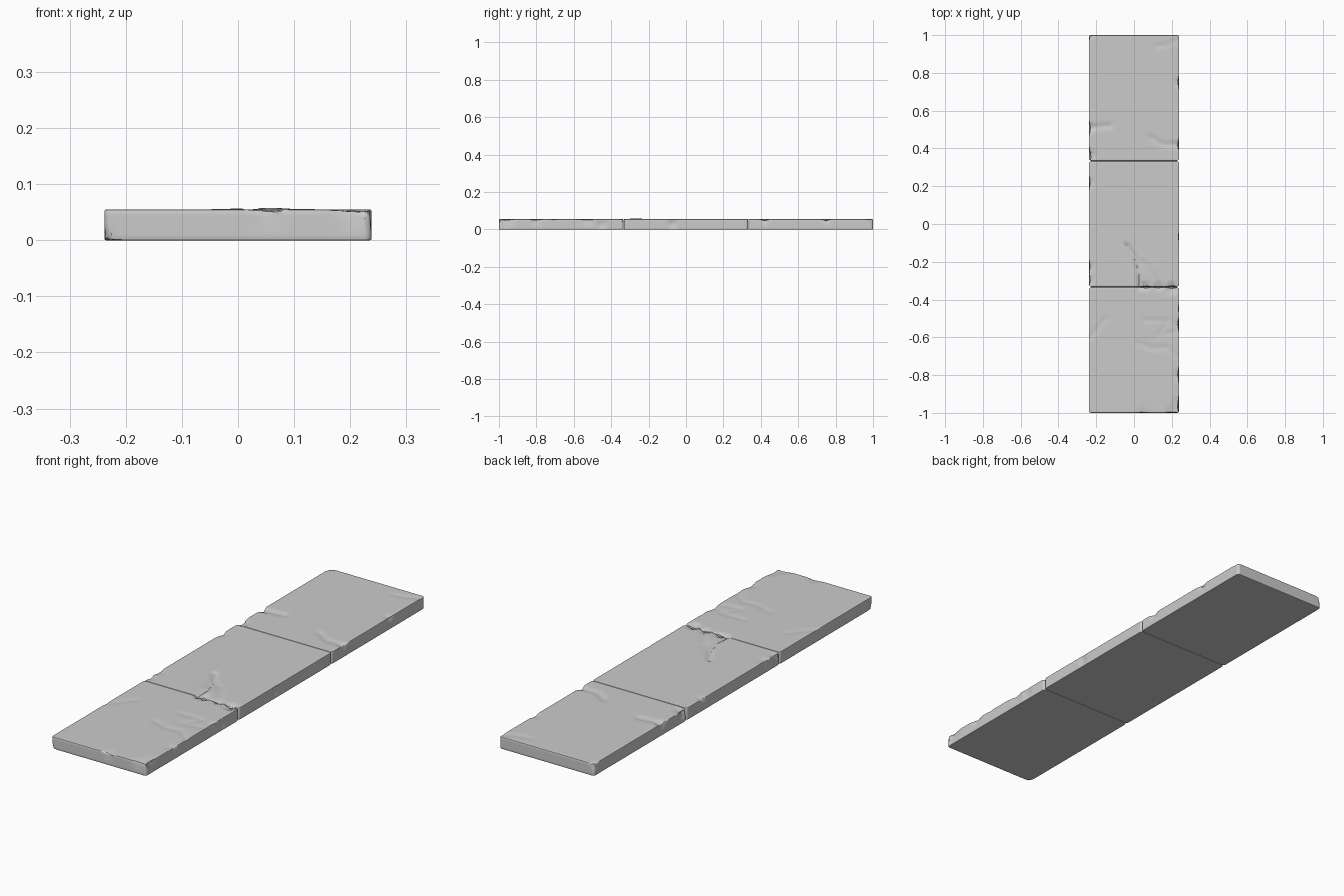
import bpy, bmesh, math, random
from mathutils import Vector
from mathutils.geometry import intersect_point_line

if "Cube" in bpy.data.objects:
    bpy.data.objects.remove(bpy.data.objects["Cube"])

random.seed(4)
W, H, STEP = 0.238, 0.055, 0.011

# Shallow cracks in the top: (depth, half width, path)
CRACKS = [
    (0.010, 0.016, [(-0.04, -0.11), (0.005, -0.18), (0.025, -0.26), (0.03, -0.34)]),
    (0.004, 0.022, [(0.05, -0.20), (0.10, -0.27), (0.14, -0.33)]),
    (0.005, 0.022, [(0.24, 0.42), (0.15, 0.42), (0.09, 0.46)]),
    (0.006, 0.022, [(-0.24, 0.51), (-0.13, 0.52)]),
    (0.003, 0.018, [(-0.15, -0.50), (-0.24, -0.61)]),
    (0.003, 0.020, [(0.06, -0.51), (0.18, -0.51), (0.13, -0.59), (0.23, -0.57)]),
    (0.003, 0.020, [(0.02, -0.63), (0.10, -0.66), (0.17, -0.65), (0.24, -0.71)]),
    (0.003, 0.018, [(0.12, 0.94), (0.18, 0.95), (0.24, 0.98)]),
]
# Broken edge spots: (x, y, z, radius, depth)
CHIPS = [
    (-W, 0.36, H, 0.045, 0.016), (-W, 0.51, H, 0.035, 0.012),
    (-W, 0.22, H, 0.035, 0.008), (-W, -0.23, H, 0.04, 0.007),
    (-W, -0.30, H, 0.035, 0.008), (W, 0.75, H, 0.03, 0.010),
    (W, 0.42, H, 0.03, 0.010), (W, -0.07, 0.03, 0.03, 0.010),
    (W, -0.45, 0.03, 0.03, 0.008), (W, -0.53, H, 0.04, 0.008),
    (W, -0.80, H, 0.04, 0.009), (W, -0.96, H, 0.05, 0.010),
    (0.06, -0.33, H, 0.03, 0.010), (0.13, -0.33, H, 0.03, 0.008),
    (0.20, -0.34, H, 0.04, 0.012), (0.20, -1.0, H, 0.04, 0.008),
    (0.05, -1.0, H, 0.04, 0.005), (-W, 1.0, H, 0.03, 0.008),
    (-W, -1.0, 0.0, 0.025, 0.006),
]


def distance(p, path):
    best = 9
    for a, b in zip(path, path[1:]):
        a, b = Vector((*a, 0)), Vector((*b, 0))
        q, t = intersect_point_line(p, a, b)
        q = a.lerp(b, min(1, max(0, t)))
        best = min(best, (q - p).length)
    return best


def weather(co, y_mid):
    # Raised lip beside the main crack, then grooves
    flat = Vector((co.x, co.y, 0))
    if co.z > H - 0.004:
        lip = Vector((0.045, -0.27, 0))
        if y_mid == 0:
            co.z += 0.003 * math.exp(-((flat - lip).length / 0.06) ** 2)
        for depth, width, path in CRACKS:
            d = distance(flat, path)
            if d < width:
                co.z -= depth * (1 - d / width)
    # Push chipped spots towards the slab centre
    for x, y, z, r, depth in CHIPS:
        if abs(y - y_mid) > 0.345:
            continue
        d = (co - Vector((x, y, z))).length
        if d < r:
            inward = Vector((-x * 3 if abs(x) > 0.23 else 0,
                             (y_mid - y) if abs(abs(y - y_mid) - 0.333) < 0.02 else 0,
                             -0.5 if z > 0.04 else 0.3 if z < 0.01 else 0)).normalized()
            co += inward * depth * (1 - d / r) * random.uniform(0.6, 1.3)


def slab(name, y0, y1):
    bm = bmesh.new()
    bmesh.ops.create_cube(bm, size=1)
    y_mid = (y0 + y1) / 2
    for v in bm.verts:
        v.co = (v.co.x * 2 * W, v.co.y * (y1 - y0) + y_mid, (v.co.z + 0.5) * H)
    # Rounded vertical corners, then narrow rounded rims
    upright = [e for e in bm.edges if abs(e.verts[0].co.z - e.verts[1].co.z) > 0.01]
    bmesh.ops.bevel(bm, geom=upright, offset=0.011, segments=3, profile=0.5, affect='EDGES')
    rims = [e for e in bm.edges if abs(e.calc_face_angle(0)) > 1.2]
    bmesh.ops.bevel(bm, geom=rims, offset=0.003, segments=2, profile=0.5, affect='EDGES')
    # Fine cuts so the surface can be weathered
    for axis, lo, hi in ((0, -W, W), (1, y0, y1), (2, 0, H)):
        n = round((hi - lo) / STEP)
        normal = Vector([float(i == axis) for i in range(3)])
        for i in range(1, n):
            bmesh.ops.bisect_plane(bm, geom=bm.verts[:] + bm.edges[:] + bm.faces[:], dist=1e-5,
                                   plane_co=normal * (lo + (hi - lo) * i / n), plane_no=normal)
    for v in bm.verts:
        weather(v.co, 0 if abs(y_mid) < 0.1 else y_mid)
    bmesh.ops.recalc_face_normals(bm, faces=bm.faces[:])
    mesh = bpy.data.meshes.new(name)
    bm.to_mesh(mesh)
    bm.free()
    obj = bpy.data.objects.new(name, mesh)
    bpy.context.collection.objects.link(obj)
    bpy.context.view_layer.objects.active = obj
    obj.select_set(True)
    bpy.ops.object.shade_smooth_by_angle(angle=math.radians(35))
    obj.select_set(False)


# Three stone slabs laid end to end
slab("front_slab", -1.0, -0.3345)
slab("middle_slab", -0.3325, 0.3325)
slab("back_slab", 0.3345, 1.0)
